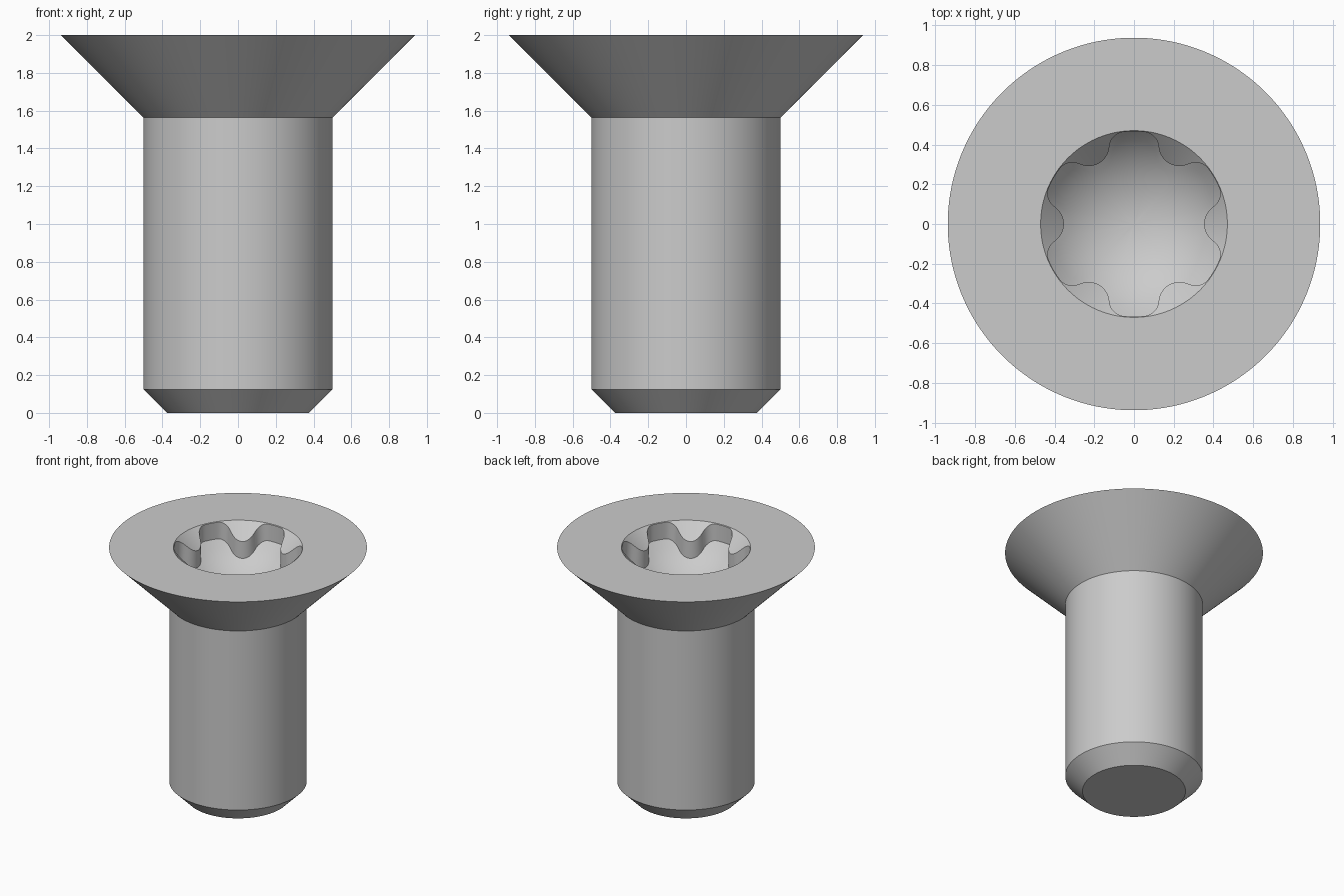
import bpy
import bmesh
from math import sin, cos, acos, atan2, sqrt, pi, radians, tau

cube = bpy.data.objects.get("Cube")
if cube:
    bpy.data.objects.remove(cube, do_unlink=True)

SEGMENTS = 240
TOP = 2.0
RIM = 0.47             # countersunk mouth of the socket
LOBE = 0.466           # outer reach of the six lobes
NOTCH, FILLET = 0.105, 0.08
NOTCH_C = 0.353 + NOTCH
FILLET_C = LOBE - FILLET
BOWL_R, BOWL_Z = 0.58, TOP + 0.208

# Fillet centre tangent to both the notch circle and the outer circle
fillet_angle = acos((NOTCH_C**2 + FILLET_C**2 - (NOTCH + FILLET)**2) / (2 * NOTCH_C * FILLET_C))
blend = NOTCH / (NOTCH + FILLET)
tangent_angle = atan2(blend * FILLET_C * sin(fillet_angle),
                      NOTCH_C + blend * (FILLET_C * cos(fillet_angle) - NOTCH_C))


def socket_radius(angle):
    """Distance from the axis to the six-lobed socket wall."""
    a = angle % (pi / 3)
    a = min(a, pi / 3 - a)
    if a < tangent_angle:
        return NOTCH_C * cos(a) - sqrt(max(0, NOTCH**2 - (NOTCH_C * sin(a))**2))
    if a < fillet_angle:
        d = a - fillet_angle
        return FILLET_C * cos(d) + sqrt(max(0, FILLET**2 - (FILLET_C * sin(d))**2))
    return LOBE


def bowl_height(r):
    return BOWL_Z - sqrt(BOWL_R**2 - r**2)


bm = bmesh.new()
angles = [tau * i / SEGMENTS for i in range(SEGMENTS)]


def ring(radius, height):
    """Closed loop whose radius follows the angle and height follows the radius."""
    return [bm.verts.new((radius(a) * cos(a), radius(a) * sin(a), height(radius(a))))
            for a in angles]


def flat_ring(r, z):
    return ring(lambda a: r, lambda _: z)


# Outside: chamfered tip, shank, conical head, flat top
rings = [flat_ring(r, z) for r, z in
         [(0.375, 0), (0.5, 0.125), (0.5, 1.5625), (0.9375, TOP), (RIM, TOP)]]
# Socket: countersink, lobed wall, rounded bottom
rings.append(ring(socket_radius, lambda r: TOP - (RIM - r)))
for k in range(10, 0, -1):
    rings.append(ring(lambda a: socket_radius(a) * k / 10, bowl_height))

for low, high in zip(rings, rings[1:]):
    for i in range(SEGMENTS):
        j = (i + 1) % SEGMENTS
        bm.faces.new((low[i], low[j], high[j], high[i]))
bm.faces.new(rings[0][::-1])
centre = bm.verts.new((0, 0, bowl_height(0)))
for i in range(SEGMENTS):
    bm.faces.new((rings[-1][i], rings[-1][(i + 1) % SEGMENTS], centre))
bmesh.ops.recalc_face_normals(bm, faces=bm.faces)

mesh = bpy.data.meshes.new("countersunk_screw")
bm.to_mesh(mesh)
bm.free()

# Plain grey metal
grey = bpy.data.materials.new("light_grey")
grey.use_nodes = True
colour = (0.6, 0.6, 0.6, 1)
grey.diffuse_color = colour
grey.node_tree.nodes["Principled BSDF"].inputs["Base Color"].default_value = colour
mesh.materials.append(grey)

screw = bpy.data.objects.new("countersunk_screw", mesh)
bpy.context.collection.objects.link(screw)
bpy.ops.object.select_all(action="DESELECT")
screw.select_set(True)
bpy.context.view_layer.objects.active = screw
bpy.ops.object.shade_smooth_by_angle(angle=radians(30))
